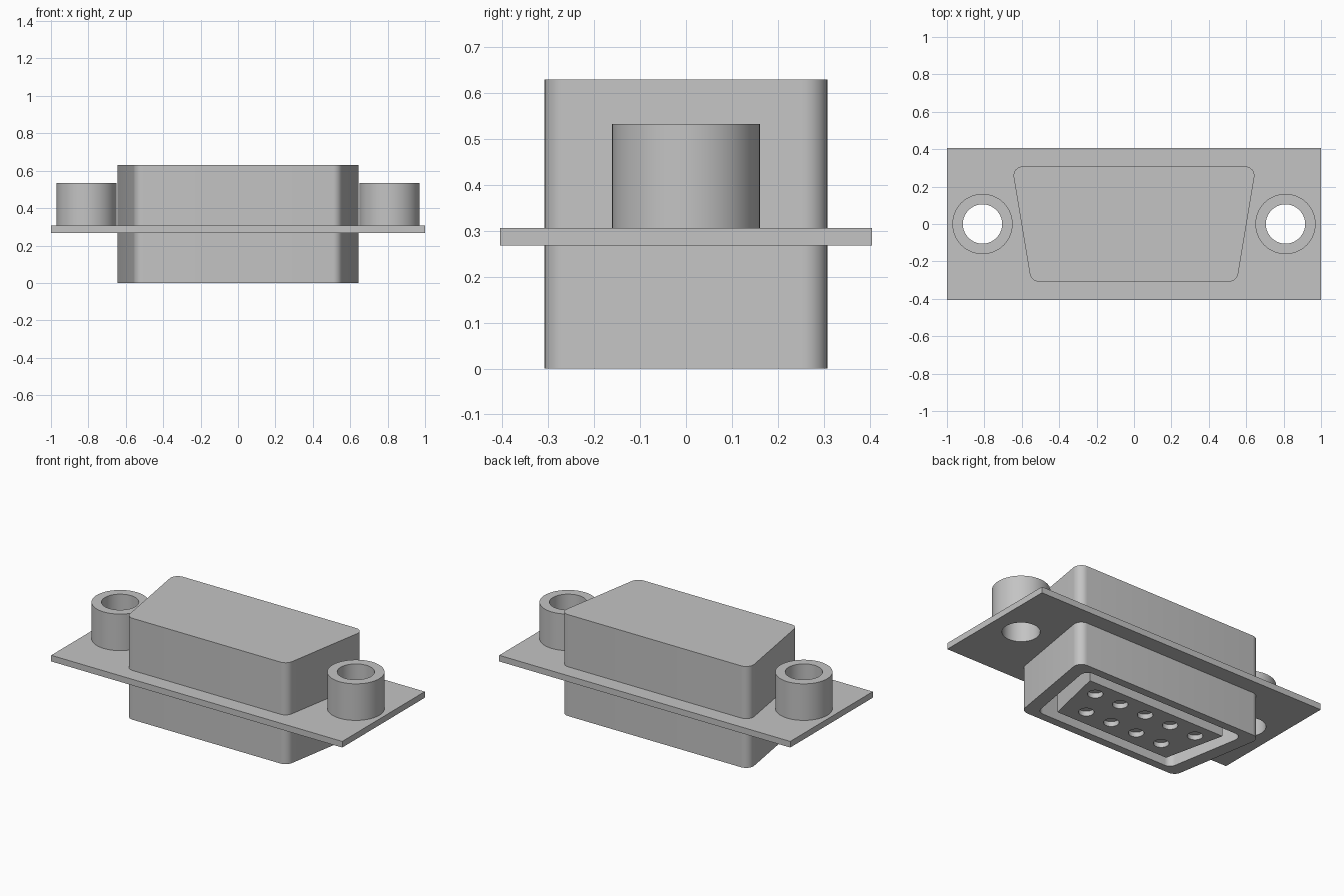
import bpy, bmesh, math
from mathutils import Vector

cube = bpy.data.objects.get("Cube")
if cube:
    bpy.data.objects.remove(cube, do_unlink=True)

grey = bpy.data.materials.new("plain_grey")
grey.use_nodes = True
grey.diffuse_color = (0.55, 0.55, 0.55, 1)
grey.node_tree.nodes["Principled BSDF"].inputs["Base Color"].default_value = grey.diffuse_color


def prism(name, outline, z0, z1):
    """Extrude a closed outline from z0 up to z1."""
    bm = bmesh.new()
    base = bm.faces.new([bm.verts.new((x, y, z0)) for x, y in outline])
    top = bmesh.ops.extrude_face_region(bm, geom=[base])["geom"]
    verts = [v for v in top if isinstance(v, bmesh.types.BMVert)]
    bmesh.ops.translate(bm, verts=verts, vec=(0, 0, z1 - z0))
    bmesh.ops.recalc_face_normals(bm, faces=bm.faces)
    mesh = bpy.data.meshes.new(name)
    bm.to_mesh(mesh)
    bm.free()
    mesh.materials.append(grey)
    ob = bpy.data.objects.new(name, mesh)
    bpy.context.collection.objects.link(ob)
    return ob


def circle(cx, cy, r, n=64):
    return [(cx + r * math.cos(math.tau * i / n), cy + r * math.sin(math.tau * i / n))
            for i in range(n)]


def trapezoid(wide, narrow, half_y, radius=0, steps=8):
    """Symmetric trapezoid, wide at +y, with optional rounded corners."""
    pts = [Vector(p) for p in ((-narrow, -half_y), (narrow, -half_y), (wide, half_y), (-wide, half_y))]
    if not radius:
        return [tuple(p) for p in pts]
    out = []
    for i, p in enumerate(pts):
        a = (pts[i - 1] - p).normalized()
        b = (pts[(i + 1) % 4] - p).normalized()
        half = a.angle(b) / 2
        centre = p + (a + b).normalized() * radius / math.sin(half)
        sweep = math.pi - 2 * half
        start = p + a * radius / math.tan(half) - centre
        angle = math.atan2(start.y, start.x)
        for k in range(steps + 1):
            t = angle + sweep * k / steps
            out.append((centre.x + radius * math.cos(t), centre.y + radius * math.sin(t)))
    return out


def cut(ob, cutters):
    """Subtract each cutter from the object, then delete the cutter."""
    bpy.context.view_layer.objects.active = ob
    for cutter in cutters:
        cutter.hide_render = True
        mod = ob.modifiers.new("cut", "BOOLEAN")
        mod.operation = "DIFFERENCE"
        mod.solver = "EXACT"
        mod.object = cutter
        bpy.ops.object.modifier_apply(modifier=mod.name)
        bpy.data.objects.remove(cutter, do_unlink=True)


def finish(ob):
    bpy.ops.object.select_all(action="DESELECT")
    ob.select_set(True)
    bpy.context.view_layer.objects.active = ob
    bpy.ops.object.shade_smooth_by_angle(angle=math.radians(30))


POST_X, BORE = 0.81, 0.105
PLATE_BOTTOM, PLATE_TOP = 0.268, 0.306

# Main housing with a deep socket opening underneath
body = prism("housing", trapezoid(0.653, 0.55, 0.308, 0.05), 0, 0.63)
cut(body, [prism("socket_cutter", trapezoid(0.565, 0.475, 0.258, 0.045), -0.1, 0.25)])

# Contact block inside the socket, with two staggered rows of pin holes
block = prism("contact_block", trapezoid(0.475, 0.39, 0.19), 0, 0.26)
holes = []
for count, y in ((5, 0.095), (4, -0.088)):
    for i in range(count):
        x = (i - (count - 1) / 2) * 0.179
        holes.append(prism("pin_cutter", circle(x, y, 0.043, 32), -0.1, 0.03))
cut(block, holes)

# Mounting plate with two screw holes
plate = prism("mounting_plate", [(-1, -0.405), (1, -0.405), (1, 0.405), (-1, 0.405)],
              PLATE_BOTTOM, PLATE_TOP)
cut(plate, [prism("bore_cutter", circle(s * POST_X, 0, BORE), 0, 1) for s in (-1, 1)])

# Tubular screw posts
posts = []
for side, s in (("left", 1), ("right", -1)):
    post = prism(side + "_screw_post", circle(s * POST_X, 0, 0.161), PLATE_TOP, 0.533)
    cut(post, [prism("bore_cutter", circle(s * POST_X, 0, BORE), 0, 1)])
    posts.append(post)

for ob in [body, block, plate] + posts:
    finish(ob)
